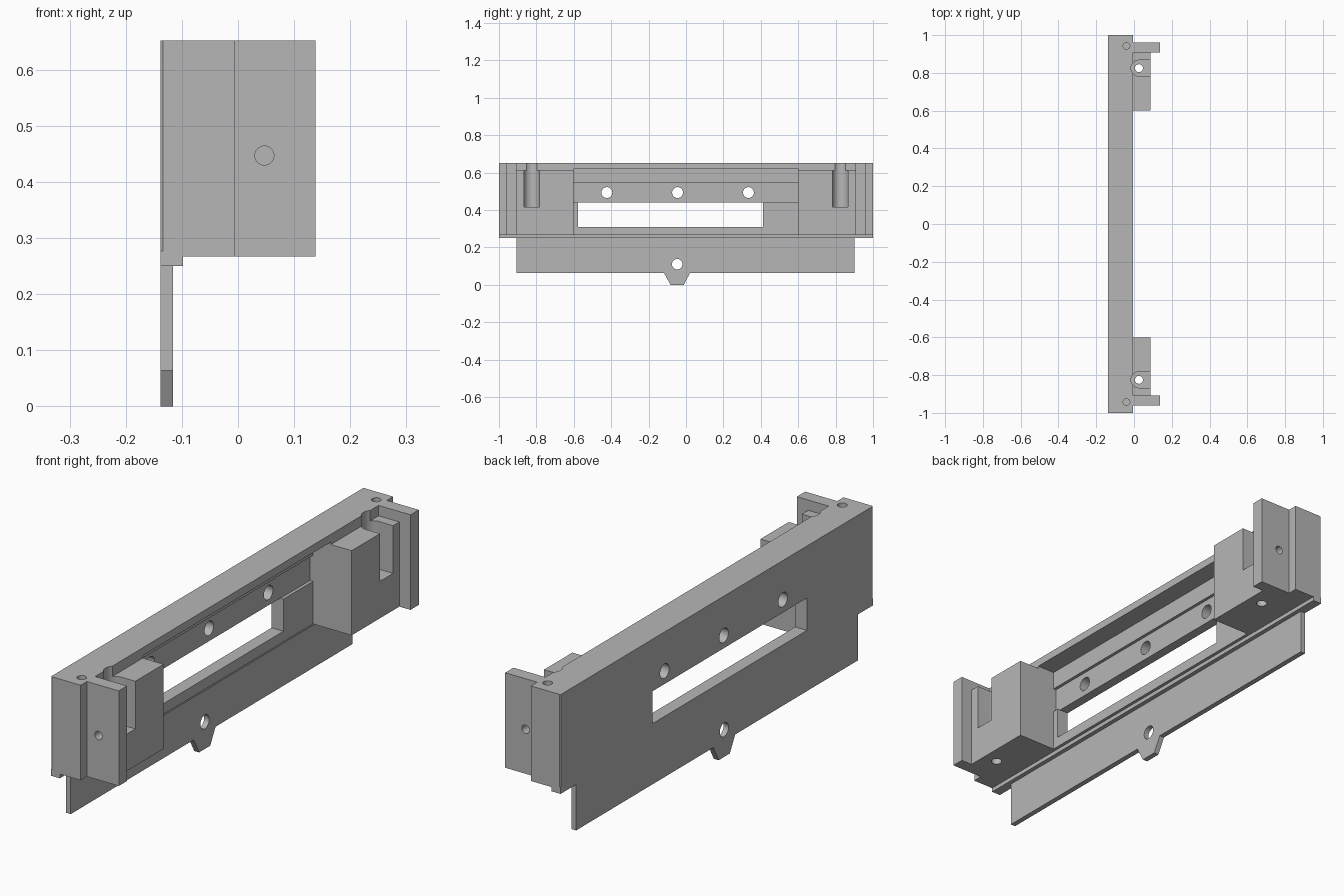
import bpy, bmesh, math
from mathutils import Matrix, Vector

if "Cube" in bpy.data.objects:
    bpy.data.objects.remove(bpy.data.objects["Cube"])

grey = bpy.data.materials.new("light_grey")
grey.use_nodes = True
grey.diffuse_color = (0.47, 0.47, 0.47, 1)
grey.node_tree.nodes["Principled BSDF"].inputs["Base Color"].default_value = (0.47, 0.47, 0.47, 1)


def finish(name, bm):
    bmesh.ops.recalc_face_normals(bm, faces=bm.faces)
    mesh = bpy.data.meshes.new(name)
    bm.to_mesh(mesh)
    bm.free()
    mesh.materials.append(grey)
    ob = bpy.data.objects.new(name, mesh)
    bpy.context.collection.objects.link(ob)
    return ob


def box(name, x, y, z):
    """Box from (min, max) pairs."""
    bm = bmesh.new()
    bmesh.ops.create_cube(bm, size=1)
    for v in bm.verts:
        v.co = Vector([(r[0] + r[1]) / 2 + c * (r[1] - r[0]) for r, c in zip((x, y, z), v.co)])
    return finish(name, bm)


def prism(name, points, offset):
    """Flat outline pushed along a vector."""
    bm = bmesh.new()
    face = bm.faces.new([bm.verts.new(p) for p in points])
    out = bmesh.ops.extrude_face_region(bm, geom=[face])
    bmesh.ops.translate(bm, vec=offset, verts=[g for g in out["geom"] if isinstance(g, bmesh.types.BMVert)])
    return finish(name, bm)


def rod(name, center, radius, length, axis):
    bm = bmesh.new()
    turn = {"X": Matrix.Rotation(math.pi / 2, 4, "Y"), "Y": Matrix.Rotation(math.pi / 2, 4, "X"),
            "Z": Matrix.Identity(4)}[axis]
    bmesh.ops.create_cone(bm, cap_ends=True, segments=32, radius1=radius, radius2=radius,
                          depth=length, matrix=Matrix.Translation(center) @ turn)
    return finish(name, bm)


def combine(target, tool, operation):
    mod = target.modifiers.new("join", "BOOLEAN")
    mod.operation, mod.solver, mod.object = operation, "EXACT", tool
    bpy.context.view_layer.objects.active = target
    bpy.ops.object.modifier_apply(modifier=mod.name)
    bpy.data.objects.remove(tool)


def cut(target, tool):
    combine(target, tool, "DIFFERENCE")


BACK, FRONT, LOW, TOP = -0.138, -0.005, 0.267, 0.652

# Main housing with softened rear corners
c = 0.004
outline = [(FRONT, -1), (FRONT, 1), (BACK + c, 1), (BACK, 1 - c), (BACK, c - 1), (BACK + c, -1)]
housing = prism("housing", [(x, y, LOW) for x, y in outline], (0, 0, TOP - LOW))
lip = box("lip", (BACK, -0.098), (-1, 1), (0.25, LOW + 0.01))
combine(housing, lip, "UNION")

# Long recess, stepped at the screw band
cut(housing, box("recess", (-0.085, 0.3), (-0.602, 0.602), (0.2, 0.62)))
cut(housing, box("band_groove", (-0.098, 0), (-0.602, 0.602), (0.44, 0.545)))

# Mounting blocks and end walls
for s in (-1, 1):
    def span(a, b):
        return tuple(sorted((a * s, b * s)))
    combine(housing, box("mounting_block", (-0.03, 0.088), span(0.602, 0.93), (LOW, 0.61)), "UNION")
    combine(housing, box("end_wall", (-0.03, -BACK), span(0.907, 0.96), (LOW, TOP)), "UNION")

    # Screw seat, open to the front, with a through hole
    seat = rod("seat", (0.026, 0.825 * s, 0.567), 0.042, 0.3, "Z")
    combine(seat, box("slot", (0.026, 0.2), span(0.783, 0.867), (0.417, 0.717)), "UNION")
    cut(housing, seat)
    cut(housing, rod("screw_hole", (0.026, 0.825 * s, 0.4), 0.021, 0.6, "Z"))

    # Blind pin hole on top and side hole in the end wall
    cut(housing, rod("pin_hole", (-0.04, 0.943 * s, TOP), 0.018, 0.2, "Z"))
    cut(housing, rod("side_hole", (0.047, 0.95 * s, 0.447), 0.017, 0.1, "Y"))

# Window and band holes through the rear plate
cut(housing, box("window", (-0.3, 0.1), (-0.577, 0.412), (0.31, 0.441)))
for y in (-0.423, -0.045, 0.334):
    cut(housing, rod("band_hole", (-0.1, y, 0.493), 0.029, 0.3, "X"))

# Thin lower skirt with a tapered tab
skirt_outline = [(-0.905, 0.25), (-0.905, 0.064), (-0.118, 0.064), (-0.083, 0),
                 (-0.012, 0), (0.022, 0.064), (0.9, 0.064), (0.9, 0.25)]
skirt = prism("lower_skirt", [(BACK, y, z) for y, z in skirt_outline], (0.022, 0, 0))
cut(skirt, rod("skirt_hole", (-0.12, -0.047, 0.11), 0.028, 0.2, "X"))

# Smooth hole walls while keeping edges crisp
for ob in (housing, skirt):
    bpy.ops.object.select_all(action="DESELECT")
    ob.select_set(True)
    bpy.context.view_layer.objects.active = ob
    bpy.ops.object.shade_smooth_by_angle(angle=math.radians(30))
